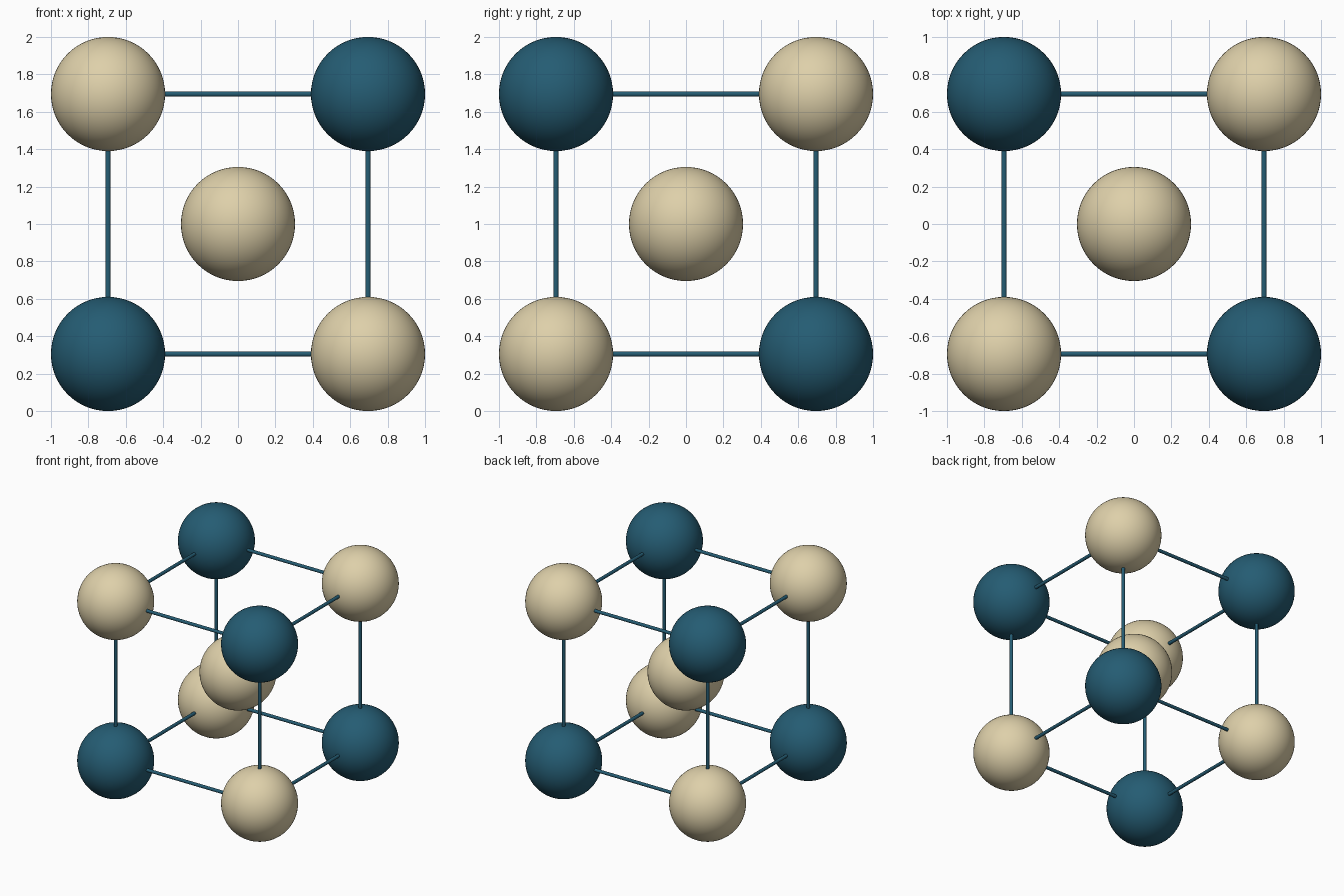
import bpy
import math
from mathutils import Vector

if "Cube" in bpy.data.objects:
    bpy.data.objects.remove(bpy.data.objects["Cube"])

R = 0.305          # ball radius
D = 1 - R          # corner offset from the centre
ROD = 0.014        # rod radius
CENTRE = Vector((0, 0, 1))


def material(name, colour):
    m = bpy.data.materials.new(name)
    m.diffuse_color = (*colour, 1)
    m.use_nodes = True
    m.node_tree.nodes["Principled BSDF"].inputs["Base Color"].default_value = m.diffuse_color
    return m


teal = material("deep_teal", (0.018, 0.107, 0.171))
sand = material("pale_sand", (0.73, 0.63, 0.40))


def finish(name, mat):
    ob = bpy.context.object
    ob.name = name
    ob.data.materials.append(mat)
    bpy.ops.object.shade_smooth_by_angle(angle=math.radians(40))


def ball(name, pos, mat):
    bpy.ops.mesh.primitive_uv_sphere_add(segments=64, ring_count=32, radius=R, location=pos)
    finish(name, mat)


def rod(name, a, b):
    d = b - a
    bpy.ops.mesh.primitive_cylinder_add(
        vertices=16, radius=ROD, depth=d.length, location=(a + b) / 2,
        rotation=d.to_track_quat('Z', 'Y').to_euler())
    finish(name, teal)


# Centre ball
ball("centre_ball", CENTRE, sand)

# Corner balls in alternating colours, and the rods along the cube edges
for x in (-1, 1):
    for y in (-1, 1):
        for z in (-1, 1):
            signs = Vector((x, y, z))
            corner = CENTRE + signs * D
            ball("corner_ball", corner, sand if x * y * z > 0 else teal)
            for axis in range(3):
                if signs[axis] < 0:
                    end = corner.copy()
                    end[axis] += 2 * D
                    rod("edge_rod", corner, end)
